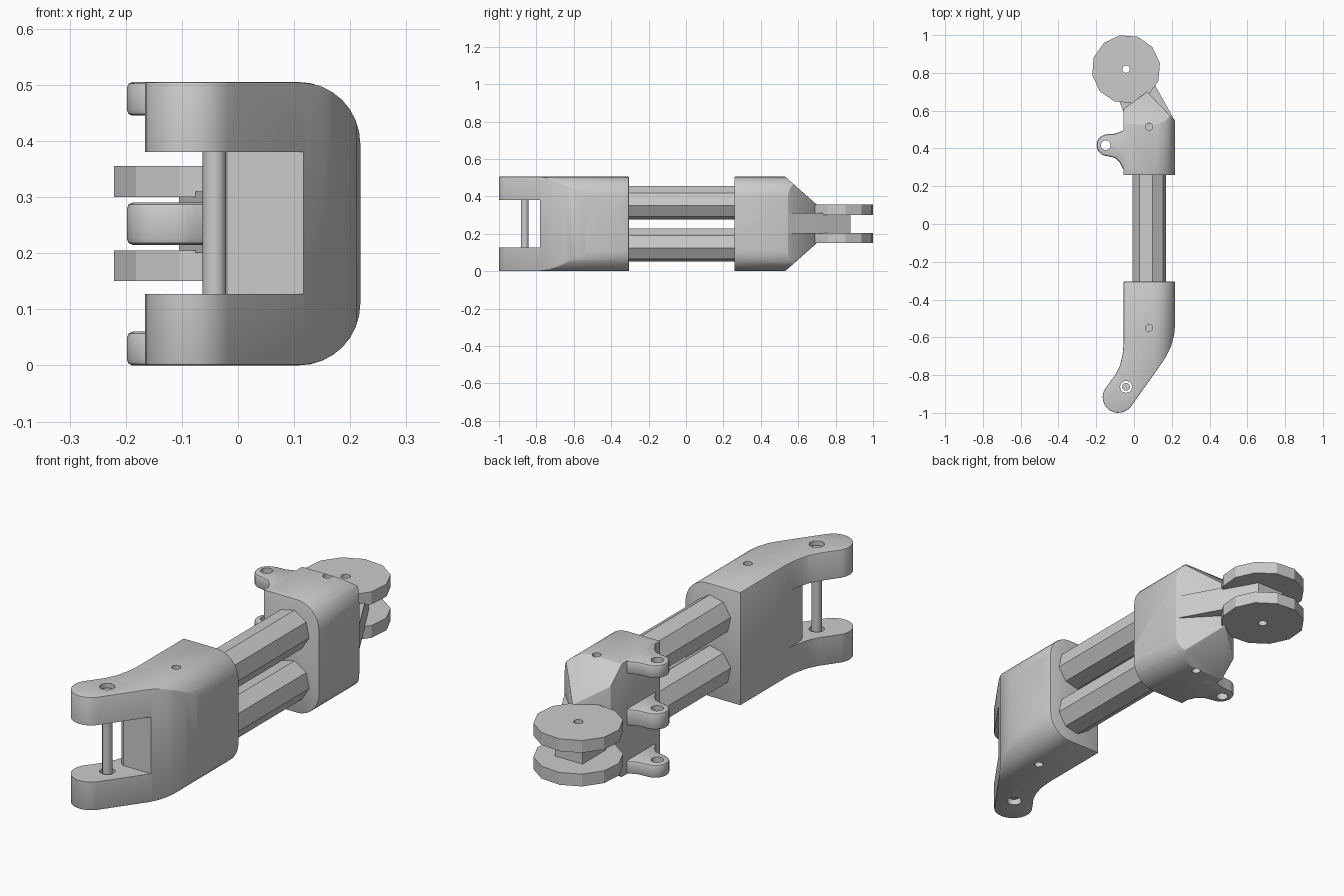
import bpy, bmesh, math
from mathutils import Vector, Matrix

cube = bpy.data.objects.get("Cube")
if cube:
    bpy.data.objects.remove(cube, do_unlink=True)

H = 0.505          # overall height
MID = H / 2

grey = bpy.data.materials.new("plain grey")
grey.use_nodes = True
grey.diffuse_color = (0.6, 0.6, 0.6, 1)
grey.node_tree.nodes["Principled BSDF"].inputs["Base Color"].default_value = (0.6, 0.6, 0.6, 1)


def prism(name, pts, lo, hi, axis="z"):
    """Extrude a 2D outline between lo and hi along an axis."""
    place = {"z": lambda a, b, c: (a, b, c),
             "y": lambda a, b, c: (a, c, b),
             "x": lambda a, b, c: (c, a, b)}[axis]
    bm = bmesh.new()
    low = [bm.verts.new(place(a, b, lo)) for a, b in pts]
    high = [bm.verts.new(place(a, b, hi)) for a, b in pts]
    bm.faces.new(low)
    bm.faces.new(high)
    for i in range(len(pts)):
        j = (i + 1) % len(pts)
        bm.faces.new((low[i], low[j], high[j], high[i]))
    bmesh.ops.recalc_face_normals(bm, faces=bm.faces)
    mesh = bpy.data.meshes.new(name)
    bm.to_mesh(mesh)
    bm.free()
    mesh.materials.append(grey)
    ob = bpy.data.objects.new(name, mesh)
    bpy.context.collection.objects.link(ob)
    return ob


def arc(cx, cy, r, a0, a1, n):
    return [(cx + r * math.cos(math.radians(a0 + (a1 - a0) * i / n)),
             cy + r * math.sin(math.radians(a0 + (a1 - a0) * i / n))) for i in range(n + 1)]


def ngon(cx, cy, r, n, turn=0):
    return arc(cx, cy, r, turn, turn + 360, n)[:-1]


def apply(ob, mod):
    bpy.context.view_layer.objects.active = ob
    bpy.ops.object.modifier_apply(modifier=mod.name)


def combine(ob, other, op):
    mod = ob.modifiers.new("combine", "BOOLEAN")
    mod.operation, mod.solver, mod.object = op, "EXACT", other
    apply(ob, mod)
    bpy.data.objects.remove(other, do_unlink=True)


def soften(ob, width):
    mod = ob.modifiers.new("soft edges", "BEVEL")
    mod.width, mod.segments, mod.limit_method = width, 2, "ANGLE"
    mod.angle_limit = math.radians(40)
    apply(ob, mod)


def smooth(ob):
    bpy.ops.object.select_all(action="DESELECT")
    ob.select_set(True)
    bpy.context.view_layer.objects.active = ob
    bpy.ops.object.shade_smooth_by_angle(angle=math.radians(32))


def drill(ob, x, y, r, lo, hi):
    combine(ob, prism("drill", ngon(x, y, r, 12), lo, hi), "DIFFERENCE")


def screw_holes(ob, x, y):
    for lo, hi in ((-0.05, 0.025), (H - 0.025, H + 0.05)):
        drill(ob, x, y, 0.019, lo, hi)


def d_section(lo, hi):
    """Sleeve section: square on one side, widely rounded on the other."""
    r = 0.11
    pts = [(-0.3, 0), *arc(0.218 - r, r, r, -90, 0, 8), *arc(0.218 - r, H - r, r, 0, 90, 8), (-0.3, H)]
    return prism("section", pts, lo, hi, "y")


# Front fork: bent sleeve with two prongs
outline = [(-0.055, -0.305), (-0.055, -0.63), (-0.06, -0.69), (-0.075, -0.75), (-0.1, -0.8),
           *arc(-0.083, -0.917, 0.083, 150, 322, 12),
           (0.12, -0.775), (0.165, -0.71), (0.195, -0.65), (0.212, -0.59), (0.218, -0.53), (0.218, -0.305)]
fork = prism("front_fork", outline, 0, H)
combine(fork, d_section(-1.2, -0.2), "INTERSECT")
slot = [(-0.3, -1.1), (0.3, -1.1), (0.3, -0.78), (-0.02, -0.78), (-0.04, -0.765), (-0.052, -0.74),
        (-0.055, -0.7), (-0.055, -0.64), (-0.3, -0.64)]
soften(fork, 0.012)
combine(fork, prism("slot", slot, 0.127, 0.38), "DIFFERENCE")
drill(fork, -0.042, -0.862, 0.032, -0.1, H + 0.1)
screw_holes(fork, 0.08, -0.55)
smooth(fork)

# Fork pin
pin = prism("fork_pin", ngon(-0.042, -0.862, 0.021, 12), 0.02, H - 0.015)
smooth(pin)

# Two octagonal tubes
for name, z in (("lower_tube", MID - 0.113), ("upper_tube", MID + 0.113)):
    prism(name, ngon(0.081, z, 0.09, 8, 35), -0.36, 0.32, "y")

# Rear bracket: rounded sleeve with a tapered back
bracket = prism("rear_bracket", [(-0.055, 0.26), (-0.055, 0.61), (0.07, 0.7), (0.218, 0.545), (0.218, 0.26)], 0, H)
taper = [(0.1, 0), (0.53, 0), (0.7, 0.15), (0.7, H - 0.15), (0.53, H), (0.1, H)]
combine(bracket, prism("taper", taper, -1, 1, "x"), "INTERSECT")
combine(bracket, d_section(0, 1), "INTERSECT")
soften(bracket, 0.008)
screw_holes(bracket, 0.08, 0.515)
smooth(bracket)

# Three side ears with holes
ear_outline = [(0, 0.285), (-0.055, 0.285), (-0.075, 0.325), (-0.1, 0.35),
               *arc(-0.14, 0.417, 0.058, -90, -270, 10), (-0.1, 0.478), (-0.055, 0.495), (0, 0.495)]
for name, lo, hi in (("lower_ear", 0, 0.06), ("middle_ear", 0.215, 0.29), ("upper_ear", 0.445, H)):
    ear = prism(name, ear_outline, lo, hi)
    soften(ear, 0.01)
    drill(ear, -0.15, 0.417, 0.026, -0.1, H + 0.1)
    smooth(ear)

# Arm that carries the wheels
arm = prism("wheel_arm", [(0.217, 0.5), (0.217, 0.545), (0.12, 0.72), (0.03, 0.88), (-0.105, 0.88),
                          (-0.105, 0.72), (-0.05, 0.58)], 0.2, 0.31)
drill(arm, -0.042, 0.82, 0.02, 0, H)

# Pair of faceted wheels
for name, lo, hi in (("lower_wheel", 0.15, 0.205), ("upper_wheel", 0.3, 0.355)):
    wheel = prism(name, ngon(-0.042, 0.82, 0.182, 12, 10), lo, hi)
    drill(wheel, -0.042, 0.82, 0.02, 0, H)
